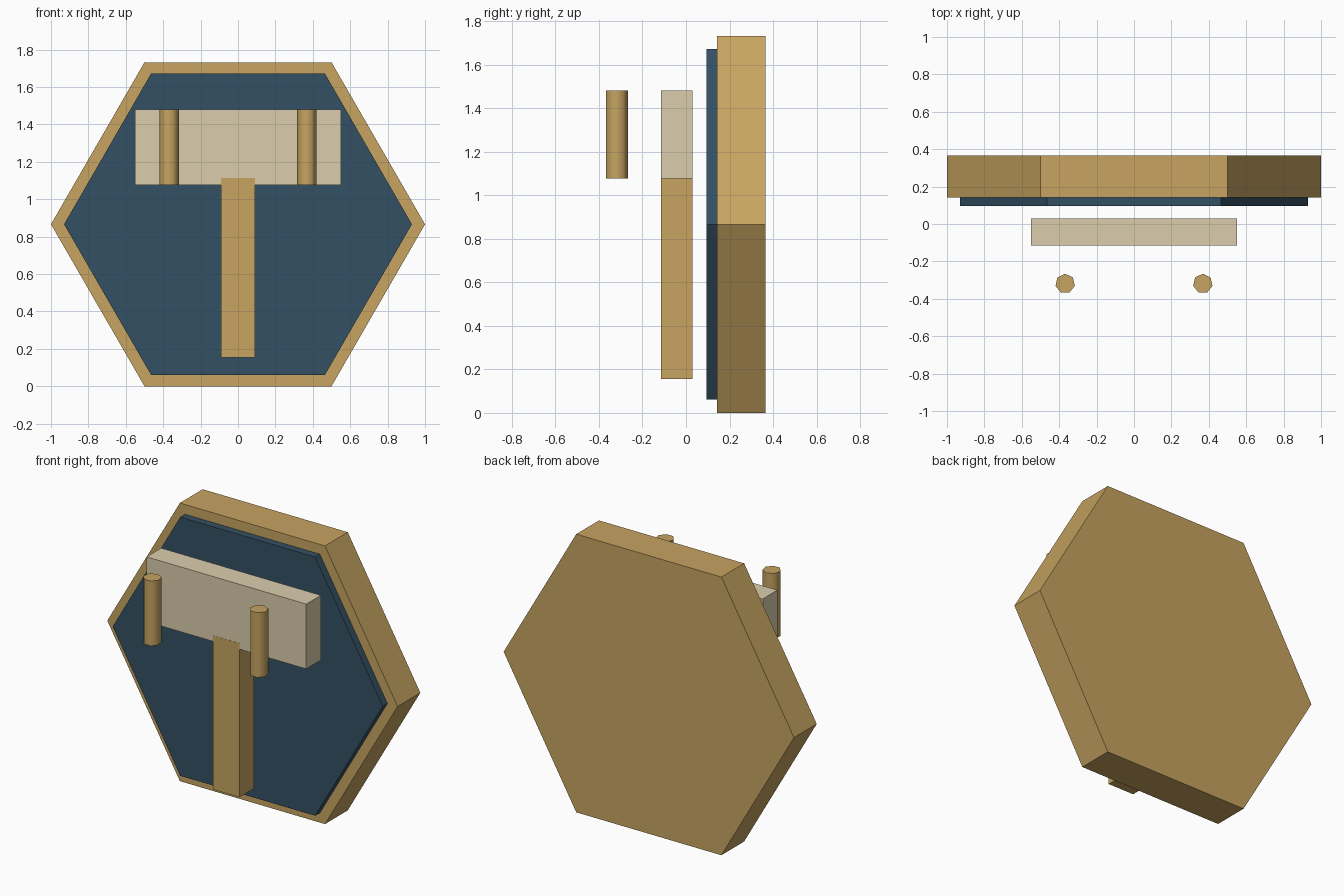
import bpy
from math import radians

cube = bpy.data.objects.get("Cube")
if cube:
    bpy.data.objects.remove(cube, do_unlink=True)


def make_material(name, rgb):
    mat = bpy.data.materials.new(name)
    mat.use_nodes = True
    colour = (*rgb, 1.0)
    mat.diffuse_color = colour
    mat.node_tree.nodes["Principled BSDF"].inputs["Base Color"].default_value = colour
    return mat


tan = make_material("tan wood", (0.57, 0.37, 0.12))
cream = make_material("cream", (0.71, 0.61, 0.42))
navy = make_material("navy blue", (0.034, 0.08, 0.125))


def finish(name, mat):
    obj = bpy.context.object
    obj.name = obj.data.name = name
    obj.data.materials.append(mat)
    bpy.ops.object.transform_apply(location=False, rotation=True, scale=True)
    return obj


def hexagon(name, radius, y0, y1, mat):
    # Upright plate with its points to the left and right
    bpy.ops.mesh.primitive_cylinder_add(
        vertices=6, radius=radius, depth=y1 - y0,
        location=(0, (y0 + y1) / 2, 0.866),
        rotation=(radians(90), radians(30), 0))
    return finish(name, mat)


def box(name, x, y, z, mat):
    spans = (x, y, z)
    bpy.ops.mesh.primitive_cube_add(size=1, location=[(a + b) / 2 for a, b in spans])
    bpy.context.object.scale = [b - a for a, b in spans]
    return finish(name, mat)


def peg(name, x):
    bpy.ops.mesh.primitive_cylinder_add(
        vertices=7, radius=0.053, depth=0.404, location=(x, -0.319, 1.279))
    obj = finish(name, tan)
    bpy.ops.object.shade_smooth_by_angle(angle=radians(60))
    return obj


# Backing plate and its raised inner panel
hexagon("backing_plate", 1.0, 0.142, 0.366, tan)
hexagon("inner_panel", 0.93, 0.095, 0.145, navy)

# Hammer head and handle
box("hammer_head", (-0.55, 0.55), (-0.114, 0.03), (1.077, 1.481), cream)
box("hammer_handle", (-0.09, 0.09), (-0.115, 0.029), (0.155, 1.114), tan)

# Pegs in front of the head
for side, x in (("left", 0.368), ("right", -0.368)):
    peg(side + "_peg", x)
